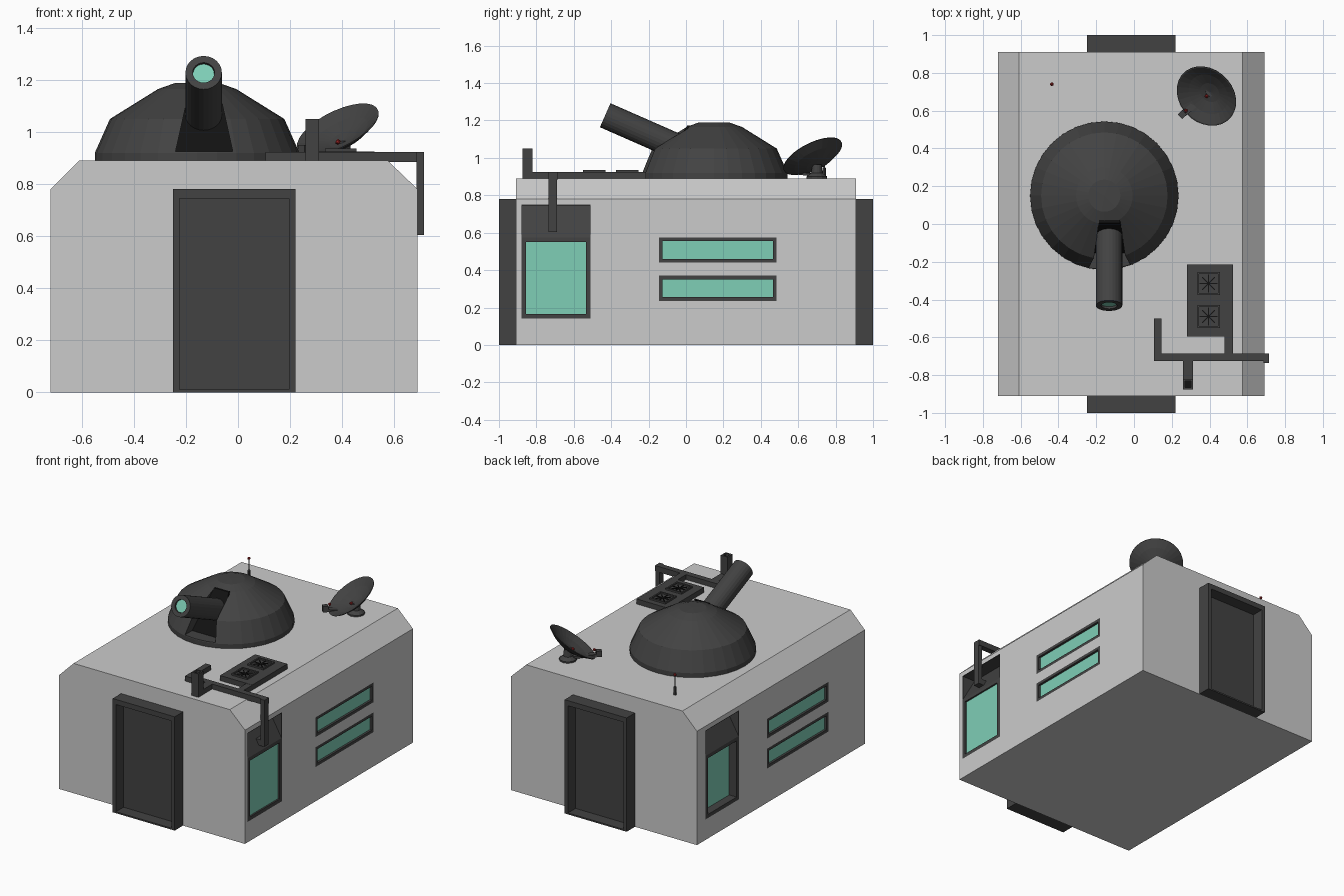
import bpy, bmesh, math
from mathutils import Vector, Matrix

if "Cube" in bpy.data.objects:
    bpy.data.objects.remove(bpy.data.objects["Cube"])


def material(name, r, g, b):
    m = bpy.data.materials.new(name)
    m.diffuse_color = (r, g, b, 1)
    m.use_nodes = True
    m.node_tree.nodes["Principled BSDF"].inputs["Base Color"].default_value = m.diffuse_color
    return m


DARK = material("charcoal", 0.055, 0.055, 0.055)
BLACK = material("black", 0.006, 0.006, 0.006)
GLASS = material("teal_glass", 0.21, 0.62, 0.47)
RED = material("red", 0.35, 0.02, 0.02)


def finish(name, bm, mat):
    bmesh.ops.remove_doubles(bm, verts=bm.verts, dist=1e-5)
    bmesh.ops.recalc_face_normals(bm, faces=bm.faces)
    me = bpy.data.meshes.new(name)
    bm.to_mesh(me)
    bm.free()
    ob = bpy.data.objects.new(name, me)
    bpy.context.collection.objects.link(ob)
    if mat:
        me.materials.append(mat)
    return ob


def prism(name, pts, y0, y1, mat=None):
    """Extrude an x-z outline along y."""
    bm = bmesh.new()
    a = [bm.verts.new((x, y0, z)) for x, z in pts]
    b = [bm.verts.new((x, y1, z)) for x, z in pts]
    bm.faces.new(a)
    bm.faces.new(b)
    for i in range(len(pts)):
        j = (i + 1) % len(pts)
        bm.faces.new((a[i], a[j], b[j], b[i]))
    return finish(name, bm, mat)


def box(name, x0, x1, y0, y1, z0, z1, mat=DARK):
    return prism(name, [(x0, z0), (x1, z0), (x1, z1), (x0, z1)], y0, y1, mat)


def hull(name, pts, mat=None):
    bm = bmesh.new()
    for p in pts:
        bm.verts.new(p)
    bmesh.ops.convex_hull(bm, input=bm.verts)
    return finish(name, bm, mat)


def lathe(name, profile, n, origin, axis=(0, 0, 1), mat=DARK):
    """Revolve an r-z profile about an axis through origin."""
    bm = bmesh.new()
    rot = Vector((0, 0, 1)).rotation_difference(Vector(axis)).to_matrix().to_4x4()
    mtx = Matrix.Translation(origin) @ rot
    rings = [[bm.verts.new(mtx @ Vector((r * math.cos(2 * math.pi * i / n),
                                         r * math.sin(2 * math.pi * i / n), z)))
              for i in range(n)] for r, z in profile]
    for a, b in zip(rings, rings[1:]):
        for i in range(n):
            j = (i + 1) % n
            bm.faces.new((a[i], a[j], b[j], b[i]))
    return finish(name, bm, mat)


def ball(name, loc, r, mat=RED):
    bm = bmesh.new()
    bmesh.ops.create_icosphere(bm, subdivisions=1, radius=r, matrix=Matrix.Translation(loc))
    return finish(name, bm, mat)


def cut(target, cutter):
    mod = target.modifiers.new("cut", 'BOOLEAN')
    mod.operation = 'DIFFERENCE'
    mod.solver = 'EXACT'
    mod.object = cutter
    bpy.context.view_layer.objects.active = target
    bpy.ops.object.modifier_apply(modifier=mod.name)
    bpy.data.objects.remove(cutter)


# Main building with sloped roof edges
body = prism("building", [(-.72, 0), (.69, 0), (.69, .78), (.575, .89), (-.61, .89), (-.72, .78)],
             -.91, .91)

# Doors front and back: frame bars around a recessed panel
for side, s in (("front", -1), ("back", 1)):
    def dbox(part, x0, x1, d0, d1, z0, z1):
        box(f"{side}_door_{part}", x0, x1, *sorted((s * d0, s * d1)), z0, z1)
    dbox("panel", -.225, .195, .905, .918, .01, .745)
    dbox("jamb_left", -.25, -.225, .905, 1, 0, .78)
    dbox("jamb_right", .195, .22, .905, 1, 0, .78)
    dbox("lintel", -.225, .195, .905, 1, .745, .78)
    dbox("sill", -.225, .195, .905, 1, 0, .01)

# Side windows, set into pockets cut in each wall (u = depth into the wall)
for side, s, (wy0, wy1), (sy0, sy1), depth in (
        ("right", 1, (-.88, -.51), (-.145, .485), .015),
        ("left", -1, (.455, .815), (-.515, .15), .06)):
    def X(u):
        return .69 - u if s > 0 else -.72 + u

    def wbox(part, u0, u1, y0, y1, z0, z1, mat=DARK):
        return box(f"{side}_{part}", *sorted((X(u0), X(u1))), y0, y1, z0, z1, mat)

    # Tall window with sloped hood recess
    cut(body, wbox("cutter", -.05, .12, wy0, wy1, .14, .75, None))
    outline = [(.12, .14), (depth, .14), (depth, .55), (0, .55), (0, .575), (.1, .75), (.12, .75)]
    prism(f"{side}_window_housing", [(X(u), z) for u, z in outline], wy0, wy1, DARK)
    for i, y in enumerate((wy0, wy1 - .025)):
        wbox(f"window_frame_{i}", 0, depth, y, y + .025, .14, .56)
        yc = wy0 if i == 0 else wy1 - .004
        prism(f"{side}_hood_cheek_{i}", [(X(0), .575), (X(0), .75), (X(.1), .75)], yc, yc + .004, DARK)
    wbox("window_sill", 0, depth, wy0, wy1, .14, .165)
    wbox("hood_ceiling", 0, .1, wy0, wy1, .746, .75)
    wbox("window_glass", depth - .004, depth + .01, wy0 + .025, wy1 - .025, .165, .55, GLASS)

    # Two long strip windows
    for k, (z0, z1) in enumerate(((.235, .37), (.44, .575))):
        cut(body, wbox("cutter", -.05, .03, sy0, sy1, z0, z1, None))
        t = .02
        wbox(f"strip_glass_{k}", .015, .03, sy0, sy1, z0, z1, GLASS)
        wbox(f"strip_bottom_{k}", 0, .03, sy0, sy1, z0, z0 + t)
        wbox(f"strip_top_{k}", 0, .03, sy0, sy1, z1 - t, z1)
        wbox(f"strip_end_a_{k}", 0, .03, sy0, sy0 + t, z0, z1)
        wbox(f"strip_end_b_{k}", 0, .03, sy1 - t, sy1, z0, z1)

# Observatory dome with a tapering slit and a dark panel behind it
dome = lathe("dome", [(0, .885), (.393, .885), (.393, .92), (.335, 1.05), (.15, 1.165),
                      (.085, 1.188), (0, 1.19)], 32, (-.157, .15, 0))
slit = [(-.24, -.15, .925), (-.02, -.15, .925), (-.075, .01, 1.172), (-.185, .01, 1.172)]
cut(dome, hull("slit_cutter", slit + [(x, -.6, z) for x, y, z in slit]))
hull("slit_panel", [(x, y + d, z) for x, y, z in slit for d in (-.004, .01)], BLACK)

# Telescope barrel and lens
a = math.radians(23.7)
tip, back = Vector((-.132, -.432, 1.228)), Vector((0, math.cos(a), -math.sin(a)))
lathe("telescope", [(0, .025), (.042, .025), (.042, 0), (.07, 0), (.07, .44), (0, .44)],
      24, tip, back)
lathe("telescope_lens", [(0, .012), (.041, .012), (.041, .024), (0, .024)], 24, tip, back, GLASS)

# Satellite dish on a small stand, with feed arm
n = Vector((-.41, -.41, .815)).normalized()
rim = Vector((.383, .677, 1.01))
lathe("dish", [(0, -.062), (.06, -.054), (.12, -.032), (.172, -.003), (.172, 0), (.165, 0),
               (.115, -.025), (.055, -.045), (0, -.052)], 28, rim, n)
lathe("dish_stand", [(0, .885), (.055, .885), (.055, .9), (.03, .92), (.025, .965), (0, .965)],
      12, (.405, .7, 0))
hull("dish_feed_arm", [(x + d, y - d, z + h) for x, y, z in ((.4, .695, .9), (.25, .575, .915))
                       for d in (-.012, .012) for h in (0, .015)], DARK)
hull("dish_feed_head", [(.255 + i + j, .58 + i - j, z) for i in (-.012, .012)
                        for j in (-.012, .012) for z in (.91, .95)], DARK)
ball("dish_feed_light", (.275, .6, .955), .011)
ball("dish_centre_light", (.384, .677, .962), .011)

# Mast antenna
lathe("antenna", [(0, .885), (.009, .885), (.009, .945), (.004, .95), (.004, 1.02), (0, 1.02)],
      8, (-.435, .74, 0))
ball("antenna_light", (-.435, .74, 1.027), .011)

# Roof ventilation unit with two fans
box("vent_unit", .28, .525, -.595, -.215, .885, .925)
for k, cy in enumerate((-.315, -.49)):
    cx, h, t = .395, .06, .01
    box(f"fan_{k}_well", cx - h, cx + h, cy - h, cy + h, .92, .927, DARK)
    for i, s in enumerate((-1, 1)):
        e = s * (h - t / 2)
        box(f"fan_{k}_rim_x{i}", cx + e - t / 2, cx + e + t / 2, cy - h, cy + h, .92, .936)
        box(f"fan_{k}_rim_y{i}", cx - h, cx + h, cy + e - t / 2, cy + e + t / 2, .92, .936)
    for i in range(4):
        blade = box(f"fan_{k}_blade_{i}", -.048, .048, -.003, .003, 0, .006, BLACK)
        blade.location = (cx, cy, .925)
        blade.rotation_euler.z = i * math.pi / 4

# Square ducts across the roof and down the right wall
box("duct_main", .105, .715, -.725, -.685, .885, .924)
box("duct_left_branch", .105, .145, -.685, -.5, .885, .924)
box("duct_vent_link", .48, .525, -.685, -.595, .885, .924)
box("duct_stack_link", .26, .312, -.83, -.725, .885, .924)
box("duct_down", .685, .715, -.735, -.69, .605, .924)
box("duct_wall_hook", .63, .69, -.735, -.69, .605, .645)
stack = box("exhaust_stack", .26, .312, -.875, -.822, .885, 1.05)
cut(stack, box("stack_cutter", .27, .302, -.865, -.832, 1.0, 1.1, None))
box("stack_opening", .27, .302, -.865, -.832, .998, 1.003, BLACK)
